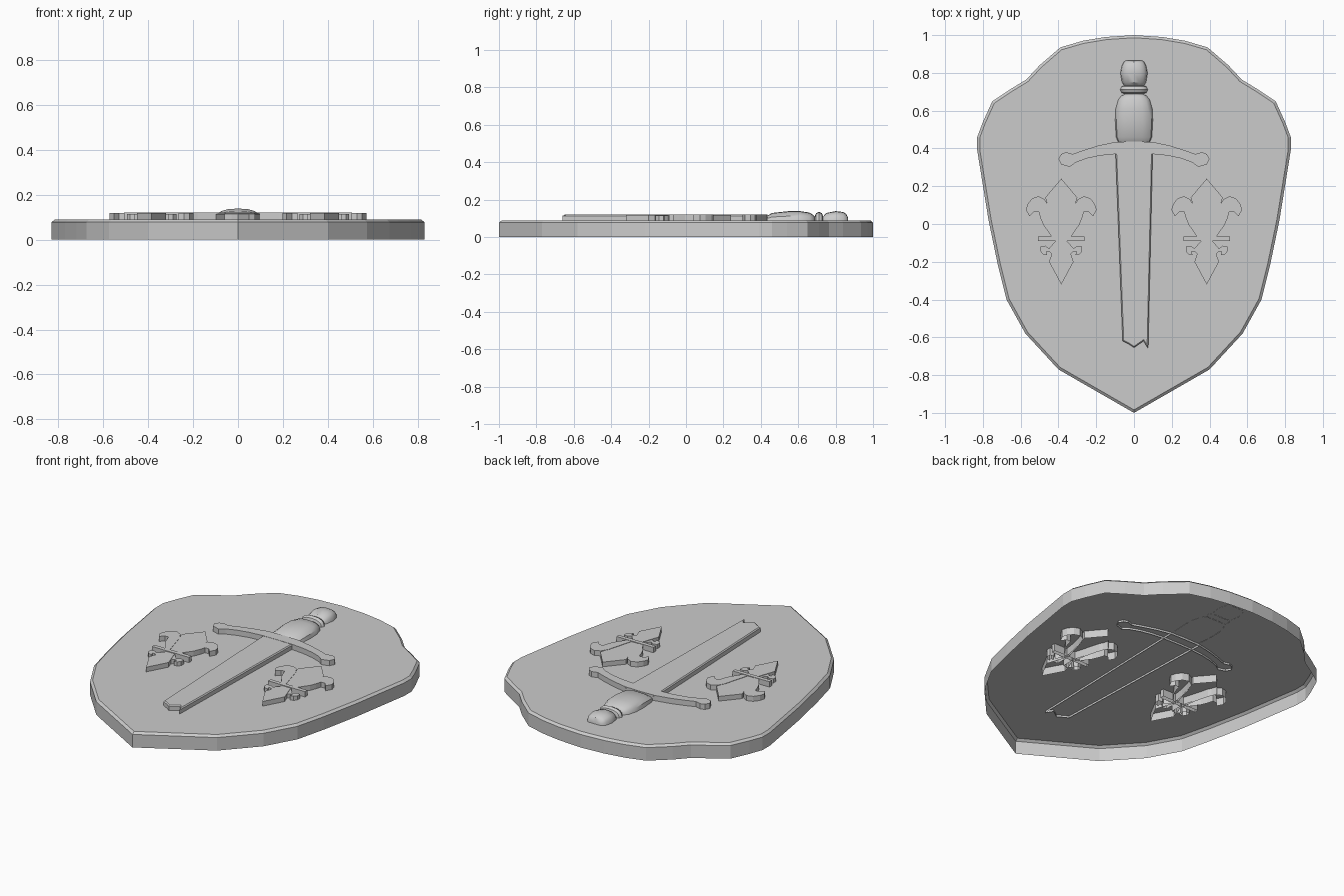
import bpy, bmesh, math

if "Cube" in bpy.data.objects:
    bpy.data.objects.remove(bpy.data.objects["Cube"])


def make_object(name, bm):
    mesh = bpy.data.meshes.new(name)
    bm.to_mesh(mesh)
    bm.free()
    obj = bpy.data.objects.new(name, mesh)
    bpy.context.collection.objects.link(obj)
    return obj


def symmetric(half):
    """Close a right-hand half outline by mirroring it across x = 0."""
    return half + [(-x, y) for x, y in reversed(half) if x > 1e-6]


def prism(name, pts, z0, z1, inset=0, rise=0):
    """Extruded outline with an open underside and optional top chamfer."""
    area = sum(a[0] * b[1] - b[0] * a[1] for a, b in zip(pts, pts[1:] + pts[:1]))
    if area < 0:
        pts = pts[::-1]
    bm = bmesh.new()
    low = [bm.verts.new((x, y, z0)) for x, y in pts]
    high = [bm.verts.new((x, y, z1 - rise)) for x, y in pts]
    n = len(pts)
    for i in range(n):
        j = (i + 1) % n
        bm.faces.new((low[i], low[j], high[j], high[i]))
    top = bm.faces.new(high)
    bm.normal_update()
    if inset:
        bmesh.ops.inset_region(bm, faces=[top], thickness=inset, depth=rise,
                               use_even_offset=True, use_boundary=True)
    return make_object(name, bm)


def half_loft(name, sections, base, sides=8):
    """Half-round body along y; each section is (y, half width, height)."""
    bm = bmesh.new()
    rings = []
    for y, w, h in sections:
        ring = []
        for k in range(sides + 1):
            a = math.pi * k / sides
            c, s = math.cos(a), math.sin(a)
            ring.append(bm.verts.new((w * math.copysign(abs(c) ** 0.8, c), y,
                                      base + h * max(s, 0) ** 0.8)))
        rings.append(ring)
    for r0, r1 in zip(rings, rings[1:]):
        for k in range(sides):
            bm.faces.new((r0[k], r1[k], r1[k + 1], r0[k + 1]))
    bm.faces.new(rings[0])
    bm.faces.new(rings[-1][::-1])
    bmesh.ops.recalc_face_normals(bm, faces=bm.faces)
    obj = make_object(name, bm)
    bpy.ops.object.select_all(action='DESELECT')
    obj.select_set(True)
    bpy.context.view_layer.objects.active = obj
    bpy.ops.object.shade_smooth_by_angle(angle=math.radians(35))


# Shield plate, hollow underneath
shield = [(0, 1), (.15, .99), (.27, .97), (.39, .935), (.50, .84), (.57, .765),
          (.66, .71), (.75, .65), (.80, .54), (.83, .46), (.83, .39), (.77, .02),
          (.72, -.22), (.675, -.40), (.575, -.58), (.40, -.77), (0, -1)]
prism("shield", symmetric(shield), 0, .09, .014, .012)

# Broken sword blade
blade = [(-.1, .435), (.1, .435), (.075, -.66), (.05, -.62), (0, -.655),
         (-.03, -.635), (-.06, -.62)]
prism("blade", blade, .078, .12, .006, .006)

# Curved cross guard
guard = [(0, .437), (.1, .434), (.19, .415), (.27, .39), (.325, .37), (.36, .38),
         (.385, .37), (.40, .345), (.385, .315), (.34, .302), (.31, .325),
         (.25, .347), (.18, .362), (.1, .37), (0, .372)]
prism("cross_guard", symmetric(guard), .078, .1215)

# Grip, collar and pommel
half_loft("grip", [(.435, .085, .025), (.46, .095, .04), (.55, .1, .05),
                   (.61, .097, .05), (.66, .083, .042), (.68, .065, .03),
                   (.692, .035, .015)], .089)
half_loft("collar", [(.688, .05, .02), (.695, .066, .038), (.711, .074, .046),
                     (.727, .066, .038), (.734, .05, .02)], .089)
half_loft("pommel", [(.732, .052, .02), (.75, .064, .04), (.80, .072, .05),
                     (.84, .064, .045), (.857, .055, .035), (.866, .042, .015)], .089)

# Lily ornaments on either side of the blade
spear = [(0, .24), (.085, .14), (.06, .06), (.045, 0), (.035, -.07), (.03, -.10),
         (.065, -.20), (0, -.32)]
petal = [(.02, -.07), (.04, 0), (.065, .09), (.088, .13), (.12, .147), (.155, .135),
         (.178, .105), (.187, .075), (.168, .04), (.145, .065), (.12, .065),
         (.11, .03), (.095, -.005), (.07, -.04), (.05, -.07)]
curl = [(.02, -.085), (.04, -.10), (.065, -.13), (.085, -.115), (.11, -.12),
        (.11, -.145), (.095, -.162), (.075, -.165), (.08, -.145), (.065, -.145),
        (.045, -.165), (.02, -.16)]
bar = [(-.122, -.066), (.122, -.066), (.122, -.09), (-.122, -.09)]

for side, cx in (("left", -.385), ("right", .385)):
    parts = [prism(side + "_lily_spear", symmetric(spear), .045, .118),
             prism(side + "_lily_bar", bar, .045, .122)]
    for label, outline, top in (("petals", petal, .12), ("curls", curl, .115)):
        obj = prism(side + "_lily_" + label, outline, .045, top)
        obj.modifiers.new("mirror", 'MIRROR').use_mirror_merge = False
        parts.append(obj)
    for obj in parts:
        obj.location.x = cx
